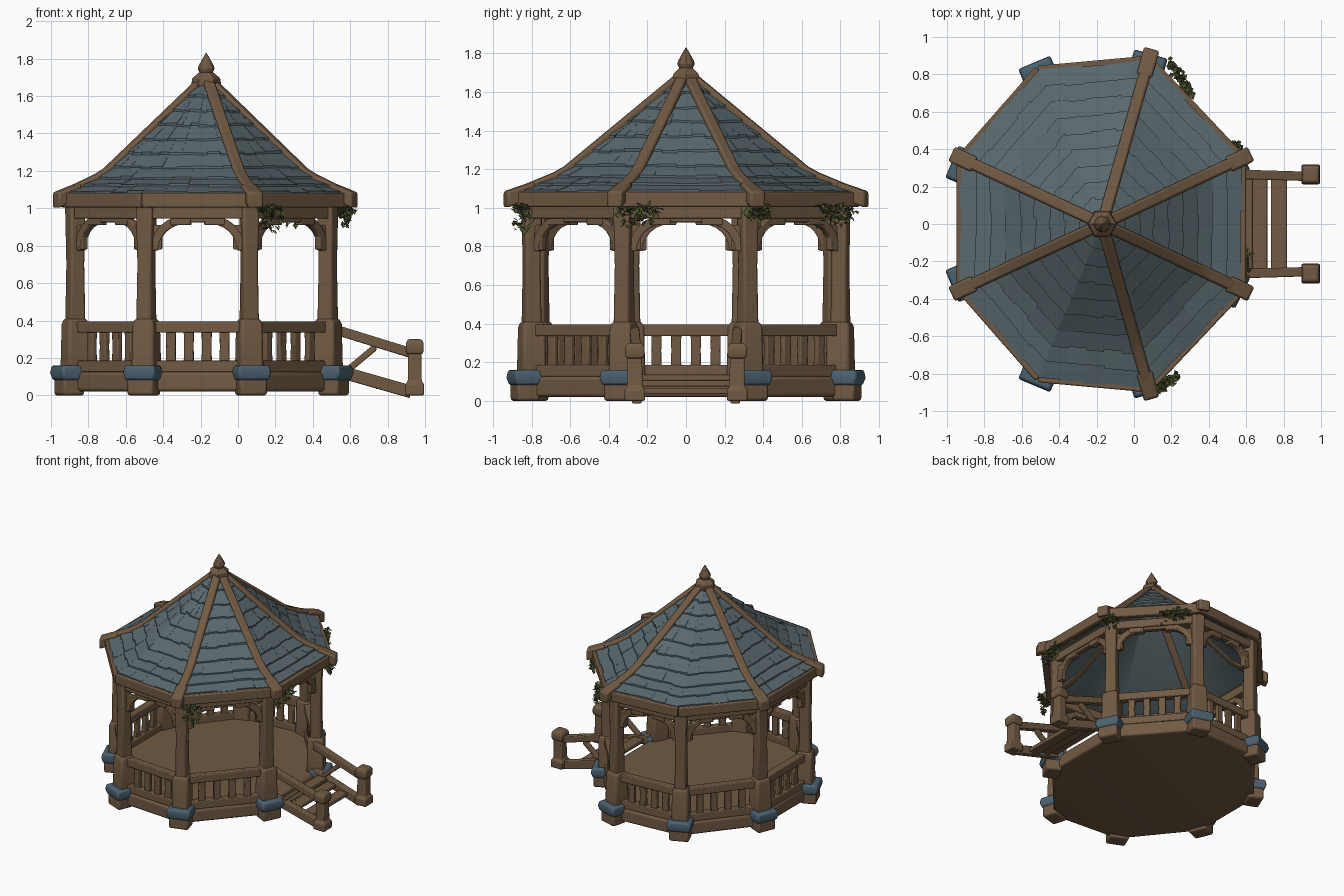
import bpy, bmesh, math, random
from mathutils import Vector, Matrix

random.seed(4)
if "Cube" in bpy.data.objects:
    bpy.data.objects.remove(bpy.data.objects["Cube"])
UP = Vector((0, 0, 1))
CENTRE = Vector((-0.17, 0, 0))


def material(name, rgb):
    m = bpy.data.materials.new(name)
    m.use_nodes = True
    m.diffuse_color = (*rgb, 1)
    b = m.node_tree.nodes["Principled BSDF"]
    b.inputs["Base Color"].default_value = (*rgb, 1)
    b.inputs["Roughness"].default_value = 0.9
    return m


WOOD = material("brown wood", (0.165, 0.102, 0.056))
SLATE = material("slate shingles", (0.100, 0.140, 0.155))
STONE = material("blue stone", (0.072, 0.122, 0.165))
LEAF = material("ivy green", (0.105, 0.125, 0.040))


def finish(name, bm, mat, bevel=0.008):
    bmesh.ops.recalc_face_normals(bm, faces=bm.faces)
    me = bpy.data.meshes.new(name)
    bm.to_mesh(me)
    bm.free()
    me.materials.append(mat)
    ob = bpy.data.objects.new(name, me)
    bpy.context.collection.objects.link(ob)
    if bevel:
        mod = ob.modifiers.new("soft edges", "BEVEL")
        mod.width, mod.segments, mod.limit_method = bevel, 2, "ANGLE"
    bpy.ops.object.select_all(action="DESELECT")
    ob.select_set(True)
    bpy.context.view_layer.objects.active = ob
    bpy.ops.object.shade_smooth_by_angle(angle=math.radians(35))
    return ob


def loft(bm, rings):
    """Skin closed rings of points and cap both ends."""
    vs = [[bm.verts.new(p) for p in r] for r in rings]
    n = len(vs[0])
    for a, b in zip(vs, vs[1:]):
        for i in range(n):
            bm.faces.new((a[i], a[(i + 1) % n], b[(i + 1) % n], b[i]))
    bm.faces.new(vs[0][::-1])
    bm.faces.new(vs[-1])


def beam(bm, points, w, h):
    """Rectangular timber with upright ends; points run along its top centre."""
    points = [Vector(p) for p in points]
    d = points[-1] - points[0]
    side = d.cross(UP).normalized() * w / 2
    loft(bm, [(p + side, p - side, p - side - UP * h, p + side - UP * h) for p in points])


def block(bm, at, angle, levels):
    """Upright square timber turned about z; levels are (z, radial size, width)."""
    rot = Matrix.Rotation(angle, 3, "Z")
    loft(bm, [[rot @ Vector((sx * d / 2, sy * w / 2, 0)) + Vector((at[0], at[1], z))
               for sx, sy in ((-1, -1), (1, -1), (1, 1), (-1, 1))] for z, d, w in levels])


def turned(bm, at, profile, n):
    loft(bm, [[Vector((at[0] + r * math.cos(k * math.tau / n), at[1] + r * math.sin(k * math.tau / n), z))
               for k in range(n)] for z, r in profile])


def ring(half):
    """Mirror half an octagon across the y axis plane, in order round the centre."""
    pts = [Vector((x, y, 0)) for x, y in half]
    return pts + [Vector((p.x, -p.y, 0)) for p in reversed(pts)]


POSTS = ring([(0.48, 0.32), (0.06, 0.80), (-0.49, 0.76), (-0.87, 0.29)])
EAVES = ring([(0.595, 0.36), (0.085, 0.90), (-0.52, 0.845), (-0.945, 0.36)])


def scaled(p, t, z):
    return CENTRE + (p - CENTRE) * t + UP * z


# Floor and skirt
bm = bmesh.new()
loft(bm, [[scaled(p, s, z) for p in POSTS] for s, z in ((1.03, 0.02), (1.05, 0.03), (1.05, 0.115), (1.02, 0.135))])
finish("floor", bm, WOOD)

# Posts with pedestals, feet and stone collars
for i, p in enumerate(POSTS):
    a = math.atan2(p.y, p.x - CENTRE.x)
    out = Vector((math.cos(a), math.sin(a), 0))
    bm = bmesh.new()
    block(bm, p, a, [(0.36, 0.09, 0.09), (0.70, 0.08, 0.08), (1.04, 0.09, 0.095)])
    finish(f"post_{i + 1}", bm, WOOD, 0.012)
    bm = bmesh.new()
    block(bm, p, a, [(0.12, 0.13, 0.13), (0.38, 0.12, 0.12), (0.41, 0.10, 0.10)])
    block(bm, p + out * 0.035, a, [(0, 0.12, 0.15), (0.1, 0.12, 0.15)])
    finish(f"pedestal_{i + 1}", bm, WOOD, 0.014)
    bm = bmesh.new()
    block(bm, p + out * 0.035, a, [(0.08, 0.13, 0.165), (0.12, 0.155, 0.185), (0.16, 0.14, 0.17)])
    finish(f"stone_collar_{i + 1}", bm, STONE, 0.012)

# Bays: lintel, curved braces and railing
for i, p in enumerate(POSTS):
    q = POSTS[(i + 1) % 8]
    along = (q - p).normalized()
    length = (q - p).length
    normal = along.cross(UP)
    bm = bmesh.new()
    beam(bm, [p + UP * 1.01, q + UP * 1.01], 0.07, 0.065)
    beam(bm, [p + along * length * 0.27 + UP * 0.95, q - along * length * 0.27 + UP * 0.95], 0.045, 0.025)
    for start, way in ((p, along), (q, -along)):
        rings = []
        for k in range(7):
            t = k / 6 * math.pi / 2
            ring_pts = []
            for r, s in ((0.14, -1), (0.14, 1), (0.185, 1), (0.185, -1)):
                u = 0.205 - r * math.cos(t)
                ring_pts.append(start + way * u + UP * (0.775 + r * math.sin(t)) + normal * s * 0.022)
            rings.append(ring_pts)
        loft(bm, rings)
        beam(bm, [start + way * 0.03 + UP * 0.91, start + way * 0.085 + UP * 0.91], 0.04, 0.13)
        beam(bm, [start + way * 0.13 + UP * 0.96, start + way * 0.24 + UP * 0.96], 0.05, 0.05)
    finish(f"arch_{i + 1}", bm, WOOD, 0.006)
    if i == 7:      # entrance side stays open
        continue
    bm = bmesh.new()
    beam(bm, [p + UP * 0.395, q + UP * 0.395], 0.06, 0.06)
    beam(bm, [p + UP * 0.185, q + UP * 0.185], 0.06, 0.06)
    for k in range(4):
        c = p + along * (0.06 + (length - 0.12) * (k + 0.75) / 4.5)
        block(bm, c, math.atan2(along.y, along.x), [(0.15, 0.055, 0.035), (0.26, 0.05, 0.03), (0.37, 0.055, 0.035)])
    finish(f"railing_{i + 1}", bm, WOOD, 0.006)


def roof_z(t):
    if t > 0.72:
        return 1.065 + (1 - t) / 0.28 * 0.105
    return 1.17 + (0.72 - t) / 0.66 * 0.49


# Shingle courses, each lapping over the one below
SHINGLES = 5
ROWS = 9
bm = bmesh.new()
for row in range(ROWS):
    t0, t1 = 0.975 - row * 0.102, 0.975 - (row + 1) * 0.102 - 0.01
    for i, p in enumerate(EAVES):
        q = EAVES[(i + 1) % 8]
        for k in range(SHINGLES):
            a, b = p.lerp(q, k / SHINGLES), p.lerp(q, (k + 1) / SHINGLES)
            e = t0 + random.uniform(-0.008, 0.008)
            lift = 0.016 + random.uniform(-0.003, 0.003)
            lo = [scaled(c, e, roof_z(e) + lift) for c in (a, b)]
            hi = [scaled(c, t1, roof_z(t1) + 0.003) for c in (b, a)]
            under = [scaled(c, e, roof_z(e) - 0.006) for c in (a, b)]
            v = [bm.verts.new(c) for c in lo + hi + under]
            bm.faces.new(v[:4])
            bm.faces.new((v[4], v[5], v[1], v[0]))
finish("shingles", bm, SLATE, 0)

# Ceiling lining under the shingles
bm = bmesh.new()
levels = [[bm.verts.new(scaled(p, t, roof_z(t) - 0.012)) for p in EAVES] for t in (0.98, 0.72, 0.05)]
for a, b in zip(levels, levels[1:]):
    for i in range(8):
        bm.faces.new((a[i], a[(i + 1) % 8], b[(i + 1) % 8], b[i]))
finish("roof_lining", bm, SLATE, 0)

# Eave boards and hip beams; the two side-rear hips are left bare
bm = bmesh.new()
for i, p in enumerate(EAVES):
    beam(bm, [scaled(c, 0.975, 1.083) for c in (p, EAVES[(i + 1) % 8])], 0.045, 0.078)
finish("eave_boards", bm, WOOD)
for i, p in enumerate(EAVES):
    if i in (2, 5):
        continue
    bm = bmesh.new()
    beam(bm, [scaled(p, t, roof_z(t) + 0.028) for t in (0.05, 0.4, 0.7, 0.76, 0.92)], 0.062, 0.055)
    beam(bm, [scaled(p, t, z) for t, z in ((0.88, 1.135), (0.96, 1.11), (1.04, 1.085))], 0.085, 0.085)
    finish(f"hip_beam_{i + 1}", bm, WOOD, 0.012)

# Finial
bm = bmesh.new()
turned(bm, CENTRE, [(1.63, 0.07), (1.665, 0.08), (1.695, 0.075), (1.725, 0.04)], 6)
turned(bm, CENTRE, [(1.71, 0.028), (1.745, 0.045), (1.76, 0.042), (1.83, 0.003)], 8)
finish("finial", bm, WOOD, 0.004)

# Entrance steps
bm = bmesh.new()
for x, z in ((0.59, 0.135), (0.67, 0.105), (0.775, 0.065)):
    beam(bm, [(x, -0.24, z), (x, 0.24, z)], 0.085, 0.03)
finish("steps", bm, WOOD, 0.006)
for side, s in (("left", 1), ("right", -1)):
    y = 0.255 * s
    bm = bmesh.new()
    beam(bm, [(0.50, y * 1.05, 0.385), (0.92, y, 0.255)], 0.05, 0.055)
    beam(bm, [(0.50, y * 1.05, 0.175), (0.92, y, 0.055)], 0.05, 0.07)
    beam(bm, [(0.59, y, 0.16), (0.74, y, 0.285)], 0.035, 0.045)
    finish(f"stair_rail_{side}", bm, WOOD, 0.006)
    bm = bmesh.new()
    block(bm, (0.945, 0.265 * s), 0, [(0, 0.1, 0.105), (0.06, 0.1, 0.105), (0.075, 0.075, 0.08), (0.225, 0.07, 0.075)])
    block(bm, (0.945, 0.265 * s), 0, [(0.22, 0.085, 0.09), (0.24, 0.095, 0.1), (0.28, 0.095, 0.1), (0.30, 0.07, 0.075)])
    finish(f"stair_newel_{side}", bm, WOOD, 0.008)

# Ivy clumps of small folded leaves, with a trailing strand
for n, (x, y, dx, dy, trail) in enumerate([(0.25, 0.78, 0.06, -0.09, 0.08), (0.56, 0.38, 0.03, -0.06, 0.06),
                                           (0.59, -0.25, 0.01, 0.11, 0.09), (0.17, -0.85, 0.05, 0.04, 0.12)]):
    bm = bmesh.new()
    for k in range(90):
        u = random.uniform(-1, 1)
        drop = random.random() ** 2 * trail if k % 3 else 0
        c = Vector((x + dx * u, y + dy * u, 0.995 - drop)) + Vector([random.gauss(0, 0.012) for _ in range(3)])
        rot = Matrix.Rotation(random.uniform(0, math.tau), 3, "Z") @ Matrix.Rotation(random.uniform(-1.3, 1.3), 3, "Y")
        size = random.uniform(0.014, 0.024)
        v = [bm.verts.new(c + rot @ Vector(o) * size) for o in ((-1, 0, 0), (0, -0.7, 0.3), (1, 0, 0), (0, 0.7, 0.3))]
        bm.faces.new((v[0], v[1], v[2]))
        bm.faces.new((v[0], v[2], v[3]))
    finish(f"ivy_{n + 1}", bm, LEAF, 0)
